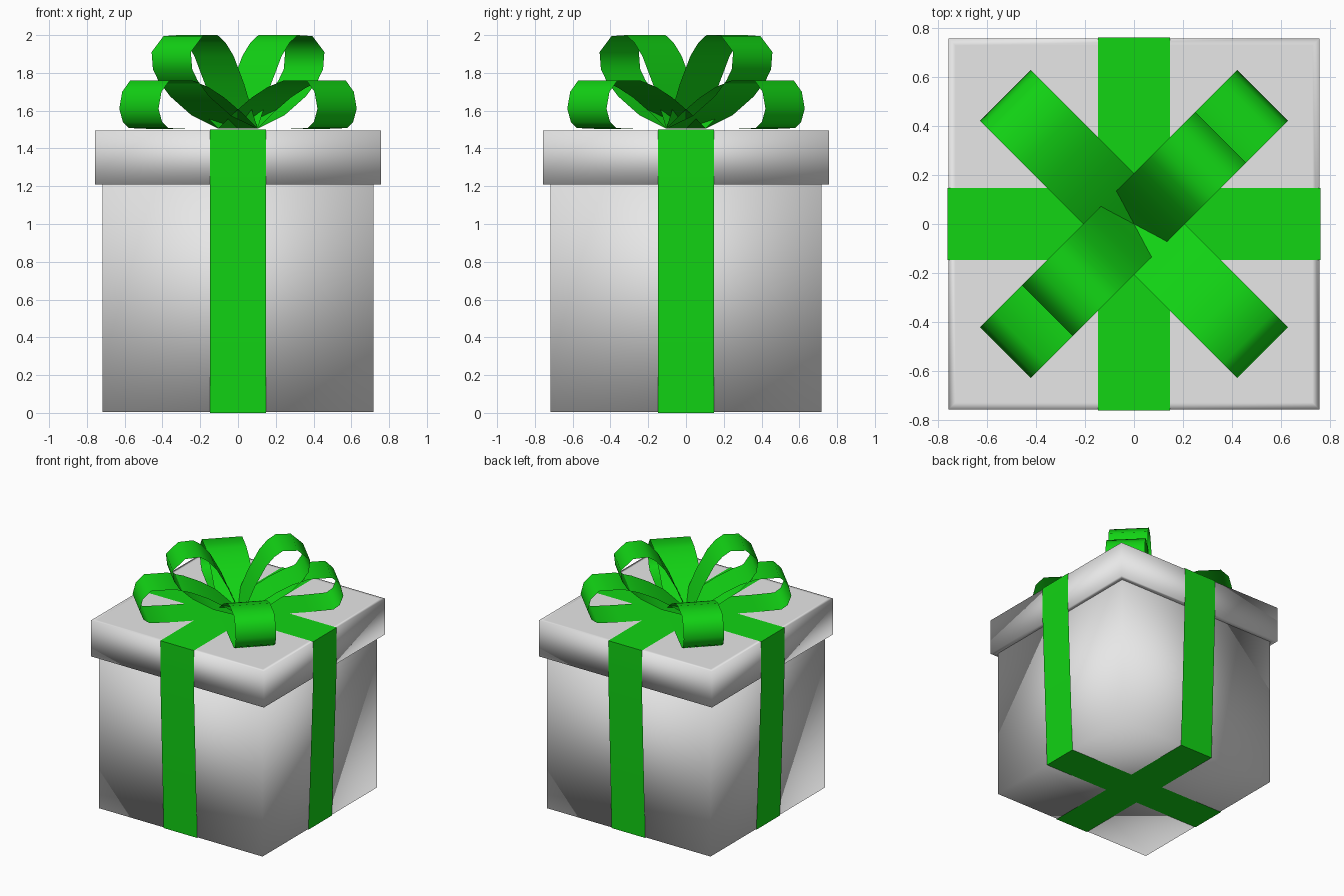
import bpy, bmesh, math
from mathutils import Vector, Matrix

if "Cube" in bpy.data.objects:
    bpy.data.objects.remove(bpy.data.objects["Cube"])


def material(name, rgb):
    m = bpy.data.materials.new(name)
    m.diffuse_color = (*rgb, 1)
    m.use_nodes = True
    m.node_tree.nodes["Principled BSDF"].inputs["Base Color"].default_value = m.diffuse_color
    return m


GREY = material("light grey", (0.8, 0.8, 0.8))
GREEN = material("ribbon green", (0.006, 0.66, 0.007))
HALF = 0.147  # half the ribbon width


def finish(name, bm, mat):
    me = bpy.data.meshes.new(name)
    bm.to_mesh(me)
    bm.free()
    for p in me.polygons:
        p.use_smooth = True
    me.materials.append(mat)
    ob = bpy.data.objects.new(name, me)
    bpy.context.collection.objects.link(ob)
    return ob


def box(name, half, z0, z1, rim=0.0):
    bm = bmesh.new()
    bmesh.ops.create_cube(bm, size=1, matrix=Matrix.Translation((0, 0, (z0 + z1) / 2))
                          @ Matrix.Diagonal((2 * half, 2 * half, z1 - z0, 1)))
    if rim:
        ends = [f for f in bm.faces if abs(f.normal.z) > 0.9]
        bmesh.ops.inset_individual(bm, faces=ends, thickness=rim)
    return finish(name, bm, GREY)


def strip(name, profile, angle, closed=False):
    """Flat ribbon following an (r, z) profile, turned about the z axis."""
    bm = bmesh.new()
    rot = Matrix.Rotation(math.radians(angle), 3, 'Z')
    rows = [[bm.verts.new(rot @ Vector((r, s * HALF, z))) for s in (-1, 1)]
            for r, z in profile]
    pairs = list(zip(rows, rows[1:]))
    if closed:
        pairs.append((rows[-1], rows[0]))
    for a, b in pairs:
        bm.faces.new((a[0], a[1], b[1], b[0]))
    ob = finish(name, bm, GREEN)
    if closed:  # keep the folds over the box edges crisp
        bpy.context.view_layer.objects.active = ob
        ob.select_set(True)
        bpy.ops.object.shade_smooth_by_angle(angle=math.radians(40))
        ob.select_set(False)
    return ob


# Box and overhanging lid
box("box_body", 0.717, 0.004, 1.3)
box("box_lid", 0.757, 1.21, 1.496, rim=0.04)

# Two ribbons wrapped around the box
wrap = [(-0.72, 0), (0.72, 0), (0.762, 1.21), (0.762, 1.5), (-0.762, 1.5), (-0.762, 1.21)]
strip("wrap_ribbon_x", wrap, 0, True)
strip("wrap_ribbon_y", wrap, 90, True)

# Bow: four low loops and two tall loops, all on the diagonals
low = [(0, 1.505), (0.12, 1.59), (0.25, 1.67), (0.37, 1.725), (0.49, 1.76), (0.66, 1.76),
       (0.72, 1.7), (0.742, 1.61), (0.715, 1.54), (0.67, 1.508), (0.5, 1.503), (0, 1.503)]
tall = [(0, 1.505), (0.05, 1.62), (0.10, 1.74), (0.18, 1.89), (0.24, 1.96), (0.30, 2.0),
        (0.41, 1.995), (0.5, 1.91), (0.49, 1.82), (0.45, 1.76), (0.36, 1.675),
        (0.2, 1.575), (0, 1.505)]
for i, a in enumerate((45, 135, 225, 315)):
    strip(f"low_bow_loop_{i + 1}", low, a)
for i, a in enumerate((45, 225)):
    strip(f"tall_bow_loop_{i + 1}", tall, a)
